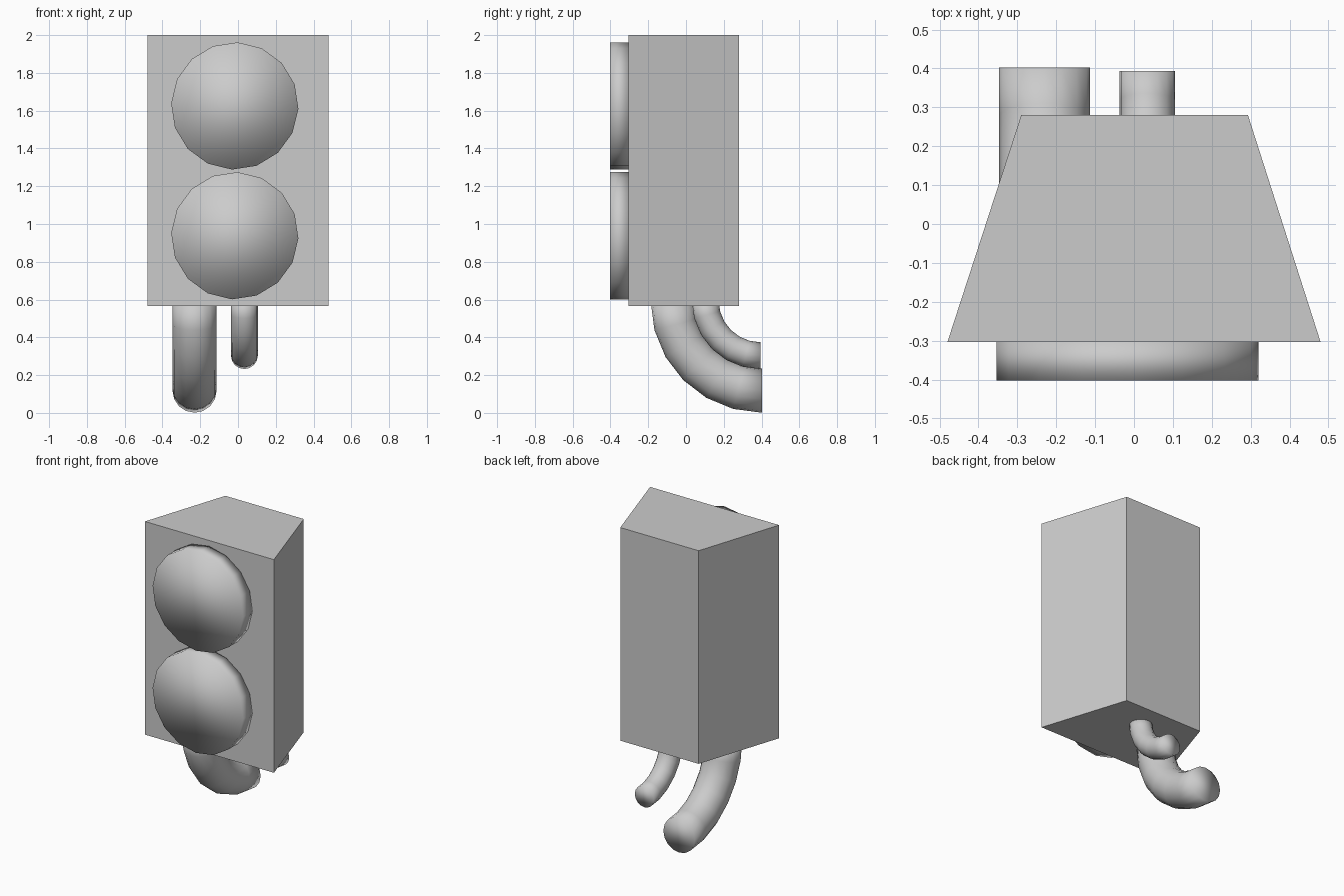
import bpy, bmesh
from math import pi, sin, cos, radians
from mathutils import Matrix

if "Cube" in bpy.data.objects:
    bpy.data.objects.remove(bpy.data.objects["Cube"])


def finish(name, bm, smooth):
    bmesh.ops.recalc_face_normals(bm, faces=bm.faces)
    for f in bm.faces:
        f.smooth = smooth
    mesh = bpy.data.meshes.new(name)
    bm.to_mesh(mesh)
    bm.free()
    obj = bpy.data.objects.new(name, mesh)
    bpy.context.collection.objects.link(obj)
    return obj


def tapered_box(name, outline, z0, z1):
    bm = bmesh.new()
    face = bm.faces.new([bm.verts.new((x, y, z0)) for x, y in outline])
    top = bmesh.ops.extrude_face_region(bm, geom=[face], use_keep_orig=True)
    verts = [v for v in top["geom"] if isinstance(v, bmesh.types.BMVert)]
    bmesh.ops.translate(bm, verts=verts, vec=(0, 0, z1 - z0))
    finish(name, bm, False)


def disc(name, x, z, radius, y0, y1):
    bm = bmesh.new()
    place = (Matrix.Translation((x, (y0 + y1) / 2, z))
             @ Matrix.Rotation(radians(2.5), 4, 'Y')
             @ Matrix.Rotation(pi / 2, 4, 'X'))
    bmesh.ops.create_cone(bm, cap_ends=True, segments=16, radius1=radius,
                          radius2=radius, depth=y1 - y0, matrix=place)
    finish(name, bm, True)


def elbow(name, x, cy, cz, bend, radius, steps=6, sides=16):
    # quarter-turn tube from straight down to straight back
    bm = bmesh.new()
    rings = []
    for i in range(steps + 1):
        a = pi / 2 * i / steps
        ring = []
        for j in range(sides):
            t = 2 * pi * j / sides
            r = bend + radius * cos(t)
            ring.append(bm.verts.new((x + radius * sin(t),
                                      cy - r * cos(a), cz - r * sin(a))))
        rings.append(ring)
    for a, b in zip(rings, rings[1:]):
        for j in range(sides):
            k = (j + 1) % sides
            bm.faces.new((a[j], a[k], b[k], b[j]))
    bm.faces.new(rings[0])
    bm.faces.new(rings[-1])
    finish(name, bm, True)


# Housing, narrower at the back
tapered_box("housing", [(-0.48, -0.304), (0.48, -0.304),
                        (0.293, 0.28), (-0.29, 0.28)], 0.567, 2.0)

# Two round lamps on the front
for label, z in (("upper_lamp", 1.625), ("lower_lamp", 0.938)):
    disc(label, -0.017, z, 0.337, -0.402, -0.302)

# Two curved pipes below, bending to the back
elbow("large_pipe", -0.23, 0.402, 0.59, 0.472, 0.117)
elbow("small_pipe", 0.034, 0.394, 0.595, 0.292, 0.071)
